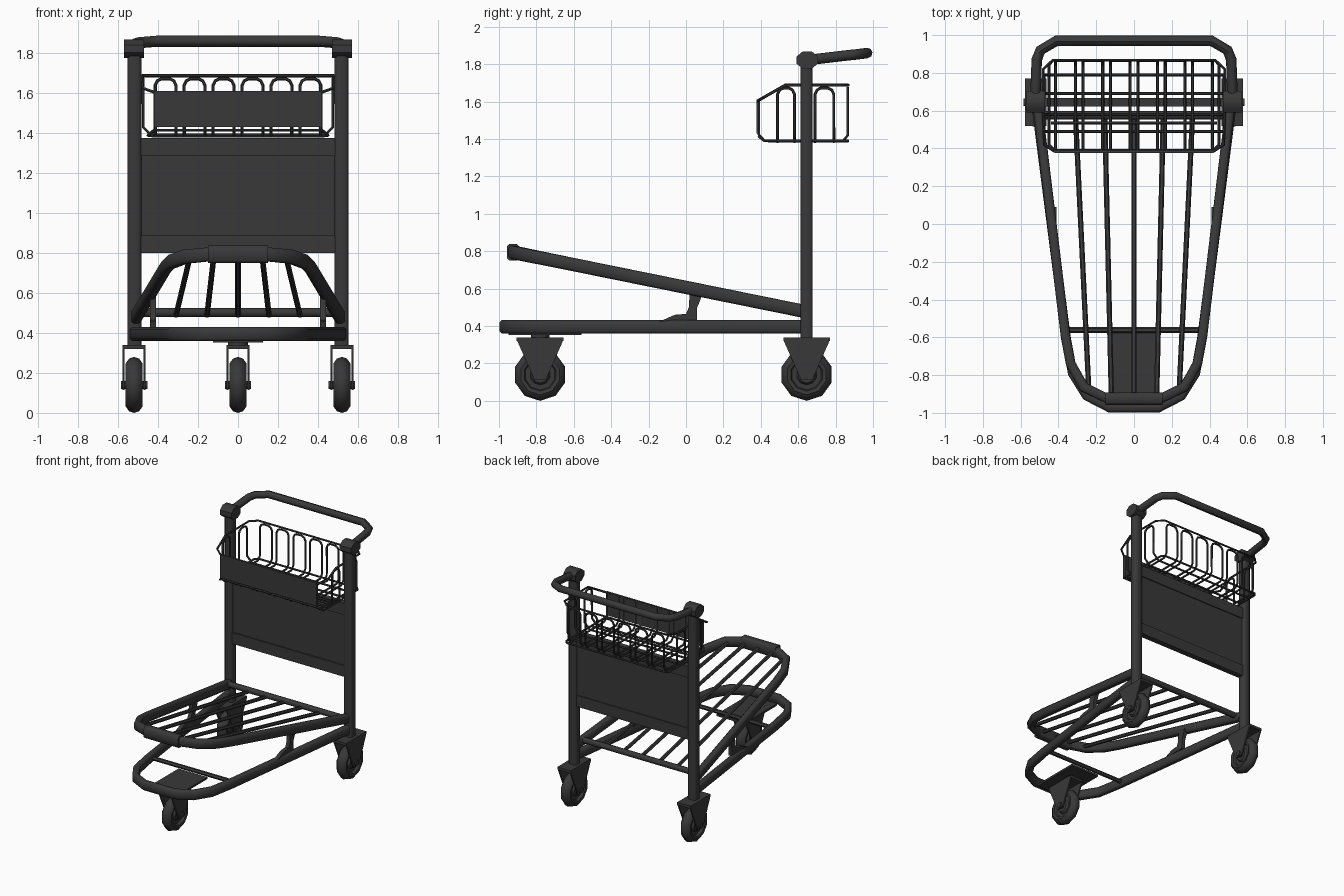
import bpy, bmesh, math
from mathutils import Vector as V

if "Cube" in bpy.data.objects:
    bpy.data.objects.remove(bpy.data.objects["Cube"])


def finish(name, bm):
    bmesh.ops.recalc_face_normals(bm, faces=bm.faces)
    me = bpy.data.meshes.new(name)
    bm.to_mesh(me)
    bm.free()
    ob = bpy.data.objects.new(name, me)
    bpy.context.collection.objects.link(ob)
    return ob


def box(name, x, y, z):
    """Box from (min, max) ranges."""
    bm = bmesh.new()
    bmesh.ops.create_cube(bm, size=1)
    for v in bm.verts:
        v.co = V([(a + b) / 2 + c * (b - a) for (a, b), c in zip((x, y, z), v.co)])
    return finish(name, bm)


def extrude_x(name, profile, x0, x1):
    """Extrude a (y, z) outline along x."""
    bm = bmesh.new()
    a = [bm.verts.new((x0, y, z)) for y, z in profile]
    b = [bm.verts.new((x1, y, z)) for y, z in profile]
    bm.faces.new(a)
    bm.faces.new(b)
    n = len(profile)
    for i in range(n):
        bm.faces.new((a[i], a[(i + 1) % n], b[(i + 1) % n], b[i]))
    return finish(name, bm)


def disc(y, z, ry, rz, n):
    return [(y + ry * math.cos(math.tau * (i + .5) / n),
             z + rz * math.sin(math.tau * (i + .5) / n)) for i in range(n)]


def sweep(name, path, w, h):
    """Sweep a chamfered rectangle, w wide and h high, along a path with mitred bends."""
    c = .012
    a, b = w / 2, h / 2
    sec = [(a, b - c), (a - c, b), (c - a, b), (-a, b - c),
           (-a, c - b), (c - a, -b), (a - c, -b), (a, c - b)]
    pts = [V(p) for p in path]
    bm = bmesh.new()
    rings = []
    for i, p in enumerate(pts):
        t0 = (p - pts[max(i - 1, 0)]).normalized()
        t1 = (pts[min(i + 1, len(pts) - 1)] - p).normalized()
        t = (t0 + t1).normalized()
        side = t.cross(V((0, 0, 1))).normalized()
        up = side.cross(t)
        m = 1 / max(.6, t.dot(t1 if t1.length else t0))
        rings.append([bm.verts.new(p + side * s * m + up * u) for s, u in sec])
    for r, q in zip(rings, rings[1:]):
        for i in range(8):
            bm.faces.new((r[i], r[(i + 1) % 8], q[(i + 1) % 8], q[i]))
    bm.faces.new(rings[0])
    bm.faces.new(rings[-1])
    return finish(name, bm)


def tubes(name, paths, r, res=1, cyclic=False):
    """Round tubes along one or more polylines."""
    cu = bpy.data.curves.new(name, 'CURVE')
    cu.dimensions = '3D'
    cu.bevel_depth, cu.bevel_resolution, cu.use_fill_caps = r, res, True
    for path in paths:
        sp = cu.splines.new('POLY')
        sp.points.add(len(path) - 1)
        for pt, co in zip(sp.points, path):
            pt.co = (*co, 1)
        sp.use_cyclic_u = cyclic
    tmp = bpy.data.objects.new(name + "_tmp", cu)
    bpy.context.collection.objects.link(tmp)
    bpy.context.view_layer.update()
    me = bpy.data.meshes.new_from_object(tmp.evaluated_get(bpy.context.evaluated_depsgraph_get()))
    bpy.data.objects.remove(tmp)
    ob = bpy.data.objects.new(name, me)
    bpy.context.collection.objects.link(ob)
    return ob


def both(path):
    """Complete a half path ending near x = 0 with its mirror image."""
    return path + [(-p[0], *p[1:]) for p in reversed(path)]


def caster(name, x, y):
    # tyre and hub turned around the axle
    half = [(0, .14), (.025, .132), (.042, .108), (.038, .088), (.018, .082),
            (.018, .055), (.034, .045), (.034, .0)]
    prof = [(-a, r) for a, r in reversed(half[1:])] + half
    bm = bmesh.new()
    vs = [bm.verts.new((a, 0, -r)) for a, r in prof]
    es = [bm.edges.new(e) for e in zip(vs, vs[1:])]
    bmesh.ops.spin(bm, geom=vs + es, cent=(0, 0, 0), axis=(1, 0, 0),
                   angle=math.tau, steps=10, use_merge=True)
    bmesh.ops.remove_doubles(bm, verts=bm.verts, dist=1e-4)
    finish(name + "_wheel", bm).location = (x, y, .14)
    # fork cheeks, top plate and axle
    cheek = [(-.12, .335), (-.12, .315), (-.055, .17), (-.032, .115),
             (.032, .115), (.055, .17), (.12, .315), (.12, .335)]
    cheek = [(y + a, z) for a, z in cheek]
    for s in (-1, 1):
        extrude_x(name + "_fork", cheek, x + s * .047, x + s * .058)
    box(name + "_plate", (x - .058, x + .058), (y - .125, y + .125), (.32, .34))
    extrude_x(name + "_axle", disc(y, .14, .022, .022, 8), x - .066, x + .066)


# casters
caster("front_caster", 0, -.78)
for s in (-1, 1):
    caster("rear_caster", s * .52, .645)
tubes("front_caster_stem", [[(0, -.78, .33), (0, -.78, .36)]], .05, 2)

# lower frame with cross bar and mounting plate
sweep("lower_frame", both([(.518, .63, .395), (.36, -.6, .395), (.325, -.79, .395),
                           (.25, -.91, .395), (.13, -.972, .395)]), .05, .072)
tubes("lower_cross_bar", [[(-.36, -.56, .39), (.36, -.56, .39)]], .016)
box("caster_mount", (-.125, .125), (-.95, -.56), (.352, .368))


# tilted deck
def deck(x, y):
    return (x, y, .485 - (y - .6) * .2026)


sweep("deck_frame", both([deck(*p) for p in [(.51, .62), (.362, -.6), (.335, -.74),
                          (.265, -.865), (.14, -.925)]]), .05, .07)
sweep("deck_sleeve", [deck(-.15, -.925), deck(.15, -.925)], .065, .088)
tubes("deck_slats", [[deck(k * .155, .575), deck(k * .12, -.91 + .045 * (abs(k) > 1))]
                     for k in range(-2, 3)], .014)
tubes("deck_rear_bar", [[(-.5, .575, .502), (.5, .575, .502)]], .023, 2)

# deck supports
bracket = [(-.14, .425), (.06, .425), (.06, .5), (.075, .535), (.09, .58),
           (.02, .58), (.015, .5), (0, .465), (-.06, .46)]
for s in (-1, 1):
    extrude_x("deck_support", bracket, s * .41, s * .44)

# posts and handle joints
for s in (-1, 1):
    sweep("post", [(s * .518, .645, .33), (s * .5181, .645, 1.81)], .065, .07)
    extrude_x("handle_joint", disc(.648, 1.822, .062, .05, 8), s * .47, s * .57)
tubes("handle", [both([(.522, .65, 1.822), (.515, .87, 1.848), (.495, .92, 1.853),
                       (.41, .97, 1.86)])], .028, 2)

# back panel with bands
box("panel", (-.495, .495), (.63, .66), (.86, 1.3))
for z in ((.8, .888), (1.285, 1.375)):
    box("panel_band", (-.495, .495), (.622, .668), z)

# basket rims
R = .008
half_rim = [(.42, .385, 1.605), (.475, .42, 1.625), (.48, .53, 1.688),
            (.48, .82, 1.688), (.43, .868, 1.688)]
tubes("basket_rim", [both(half_rim)], R, cyclic=True)
tubes("basket_floor_rim", [both([(.42, .39, 1.415), (.45, .42, 1.39),
                                 (.45, .84, 1.39), (.43, .866, 1.39)])], R, cyclic=True)


def hoop(a, b, top=1.672, r=.03):
    """Rounded top between two legs, as (across, height) pairs."""
    return [(a, 1.64), (a + r * .35, 1.662), (a + r, top), (b - r, top),
            (b - r * .35, 1.662), (b, 1.64)]


# lengthwise wires: up the front, along the floor, hoop at the back
wires = []
for k in range(6):
    c = (k - 2.5) * .145
    a, b = c - .052, c + .052
    def leg(x):
        return [(x, .388, 1.6), (x, .388, 1.425), (x, .42, 1.39), (x, .84, 1.39), (x, .865, 1.42)]
    wires.append(leg(a) + [(u, .865, z) for u, z in hoop(a, b)] + leg(b)[::-1])
# crosswise wires: across the floor, hoop at each end
for a, b in ((.49, .58), (.69, .79)):
    end = [(.43, 1.385), (.475, 1.43)]
    ring = [(x, a, z) for x, z in end] + [(.475, u, z) for u, z in hoop(a, b)] \
        + [(x, b, z) for x, z in reversed(end)]
    wires.append(ring + [(-x, y, z) for x, y, z in reversed(ring)] + ring[:1])
tubes("basket_wires", wires, R)
tubes("basket_floor_bar", [[(-.44, .535, 1.39), (.44, .535, 1.39)]], R)
box("basket_plate", (-.42, .42), (.376, .392), (1.43, 1.612))

# dark finish and shading
dark = bpy.data.materials.new("dark_finish")
dark.diffuse_color = (.04, .04, .04, 1)
dark.use_nodes = True
dark.node_tree.nodes["Principled BSDF"].inputs["Base Color"].default_value = dark.diffuse_color
for ob in bpy.data.objects:
    ob.data.materials.clear()
    ob.data.materials.append(dark)
bpy.ops.object.select_all(action='SELECT')
bpy.context.view_layer.objects.active = bpy.data.objects["handle"]
bpy.ops.object.shade_smooth_by_angle(angle=math.radians(46))
